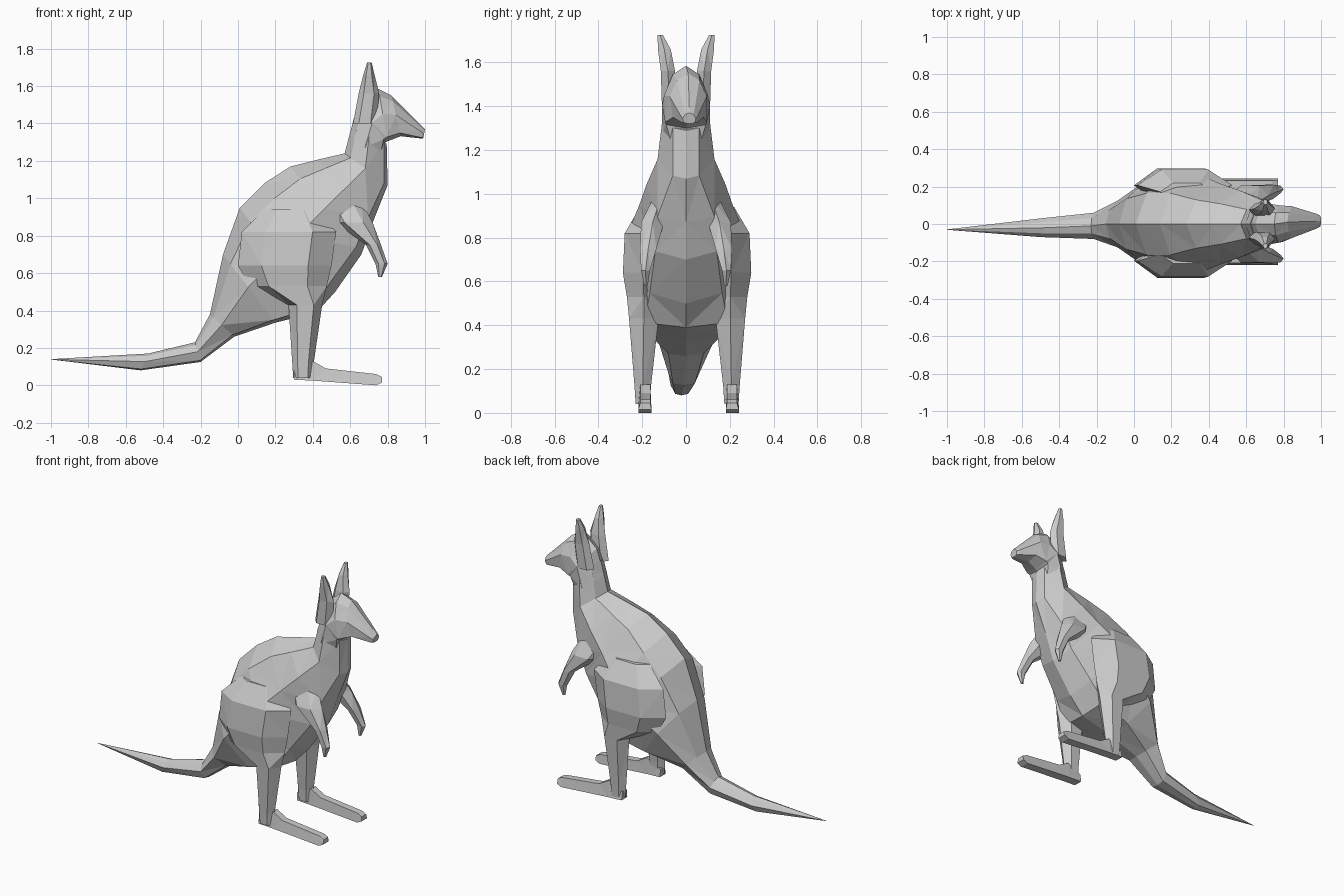
import bpy, bmesh
from mathutils import Vector


def loft(name, rings):
    """Skin a list of equal-sized rings, cap both ends, keep flat facets."""
    bm = bmesh.new()
    vs = [[bm.verts.new(p) for p in r] for r in rings]
    n = len(rings[0])
    for a, b in zip(vs, vs[1:]):
        for i in range(n):
            j = (i + 1) % n
            bm.faces.new((a[i], a[j], b[j], b[i]))
    bm.faces.new(vs[0][::-1])
    bm.faces.new(vs[-1])
    bmesh.ops.remove_doubles(bm, verts=bm.verts, dist=0.0005)
    bmesh.ops.triangulate(bm, faces=bm.faces)
    bmesh.ops.recalc_face_normals(bm, faces=bm.faces)
    me = bpy.data.meshes.new(name)
    bm.to_mesh(me)
    bm.free()
    ob = bpy.data.objects.new(name, me)
    bpy.context.collection.objects.link(ob)
    return ob


def spine_ring(xt, zt, xb, zb, w, wl, cy=0.0, low=0.92):
    """Eight-sided section between a back point and a belly point."""
    top, bot = Vector((xt, cy, zt)), Vector((xb, cy, zb))
    side = [(0.14, w * 0.6), (0.48, w), (low, wl)]
    right = [top.lerp(bot, t) + Vector((0, h, 0)) for t, h in side]
    left = [top.lerp(bot, t) - Vector((0, h, 0)) for t, h in reversed(side)]
    return [top] + right + [bot] + left


def hexagon(u0, u1, v0, v1):
    d, m = (u1 - u0) * 0.25, (v0 + v1) / 2
    return [(u0, m), (u0 + d, v1), (u1 - d, v1), (u1, m), (u1 - d, v0), (u0 + d, v0)]


def slices(levels, s, shift=0.0):
    """Horizontal hexagons from (z, x0, x1, y0, y1), mirrored by s."""
    return [[(x, s * y + shift, z) for x, y in hexagon(x0, x1, y0, y1)]
            for z, x0, x1, y0, y1 in levels]


# Tail and torso, up to the neck
loft("body", [spine_ring(*r) for r in [
    (-1.0, .14, -1.0, .138, .001, .001, -.03),
    (-.48, .17, -.52, .08, .05, .03, -.02),
    (-.23, .23, -.20, .125, .07, .05, -.01),
    (-.15, .38, -.02, .26, .125, .08),
    (-.08, .70, .20, .335, .225, .16, 0, .96),
    (.01, .95, .42, .39, .275, .19, 0, .96),
    (.14, 1.08, .52, .50, .275, .165),
    (.28, 1.17, .66, .70, .215, .14),
    (.42, 1.205, .72, .87, .18, .13),
    (.57, 1.24, .80, 1.07, .13, .06),
    (.62, 1.43, .795, 1.29, .105, .06),
]])

# Head with straight-sided tapering muzzle
loft("head", [spine_ring(*r) for r in [
    (.595, 1.34, .77, 1.20, .11, .06),
    (.65, 1.50, .79, 1.30, .11, .09),
    (.75, 1.585, .80, 1.305, .10, .095),
    (.82, 1.55, .87, 1.332, .085, .07, .01),
    (.975, 1.395, .975, 1.32, .04, .035, .015),
    (1.0, 1.37, .99, 1.32, .03, .025, .015),
]])

ear = [(1.40, .615, .74, .04, .11), (1.56, .645, .755, .05, .115),
       (1.66, .67, .73, .07, .128), (1.725, .69, .715, .105, .13)]
arm = [(.98, .46, .66, .08, .15), (.87, .52, .72, .10, .205),
       (.75, .685, .765, .135, .21), (.65, .735, .80, .165, .205),
       (.58, .75, .77, .175, .19)]
# Haunch swells out of the torso and narrows into the shank
leg = [(.94, .14, .42, .12, .215), (.82, .02, .525, .12, .285),
       (.64, .0, .50, .11, .293), (.53, .06, .475, .12, .275),
       (.43, .27, .45, .13, .265), (.12, .29, .405, .165, .24),
       (.04, .295, .40, .17, .235)]
foot = [(.30, .03, .08), (.40, .025, .13), (.47, .02, .09),
        (.74, .0, .06), (.77, .015, .045)]

for side, s in (("left", -1), ("right", 1)):
    loft(side + "_ear", slices(ear, s))
    loft(side + "_arm", slices(arm, s))
    loft(side + "_leg", slices(leg, s, .005))
    # Long flat foot
    loft(side + "_foot", [[(x, s * y + .012, z) for y, z in
                           ((.17, z0), (.23, z0), (.22, z1), (.175, z1))]
                          for x, z0, z1 in foot])
